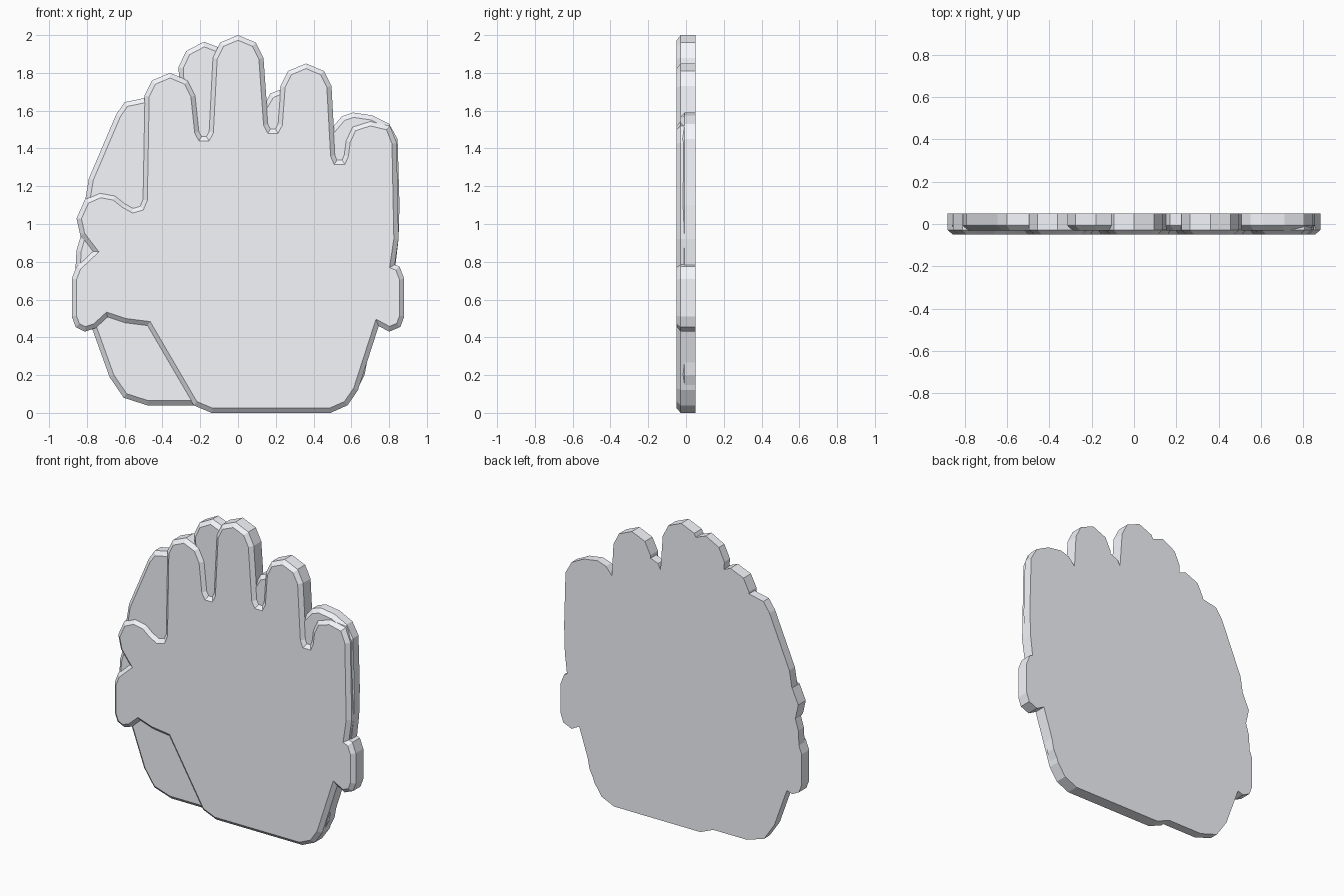
import bpy, bmesh
from mathutils import Vector

BACK, INSET = 0.05, 0.025

pale = bpy.data.materials.new("pale_grey")
pale.diffuse_color = (0.91, 0.93, 0.98, 1)


def inset_outline(pts, d):
    """Mitred inward offset of a counter-clockwise outline."""
    out = []
    for i, p in enumerate(pts):
        p, a, b = Vector(p), Vector(pts[i - 1]), Vector(pts[(i + 1) % len(pts)])
        e1, e2 = (p - a).normalized(), (b - p).normalized()
        n1, n2 = Vector((-e1.y, e1.x)), Vector((-e2.y, e2.x))
        out.append(p + (n1 + n2) * d / max(1 + n1.dot(n2), 0.5))
    return out


def slab(name, pts, front, bevel):
    """Flat-backed plate with a chamfer around its front face."""
    bm = bmesh.new()
    rings = [(pts, BACK), (pts, front + bevel), (inset_outline(pts, INSET), front)]
    rings = [[bm.verts.new((p[0], y, p[1])) for p in o] for o, y in rings]
    n = len(pts)
    for lo, hi in zip(rings, rings[1:]):
        for i in range(n):
            j = (i + 1) % n
            bm.faces.new((lo[i], lo[j], hi[j], hi[i]))
    caps = [bm.faces.new(rings[0][::-1]), bm.faces.new(rings[-1])]
    bm.normal_update()
    bmesh.ops.triangulate(bm, faces=caps)
    bmesh.ops.recalc_face_normals(bm, faces=bm.faces)
    me = bpy.data.meshes.new(name)
    bm.to_mesh(me)
    bm.free()
    me.materials.append(pale)
    ob = bpy.data.objects.new(name, me)
    bpy.context.collection.objects.link(ob)


def fingertip(cx, top):
    """Five-point rounded tip, listed right to left."""
    return [(cx + x, top - z) for x, z in
            ((0.135, 0.12), (0.095, 0.04), (0, 0), (-0.095, 0.04), (-0.135, 0.12))]


def gap(xl, xr, z):
    """Rounded bottom of the slot between two fingers."""
    m = (xl + xr) / 2
    return [(xr, z + 0.025), (m + 0.012, z), (m - 0.012, z), (xl, z + 0.025)]


# Front glove: flared cuff, wrist band, little finger
front = [(-0.14, 0.0), (0.49, 0.0), (0.58, 0.04), (0.635, 0.12), (0.745, 0.46),
         (0.80, 0.43), (0.86, 0.455), (0.88, 0.51), (0.88, 0.71), (0.855, 0.775),
         (0.83, 0.785), (0.85, 0.92), (0.84, 1.43), (0.805, 1.52), (0.70, 1.545),
         (0.605, 1.515), (0.57, 1.44)]
# Three long fingers and the slots between them
front += gap(0.515, 0.56, 1.34) + fingertip(0.36, 1.85)
front += gap(0.16, 0.21, 1.505) + fingertip(0, 2.0)
front += gap(-0.205, -0.155, 1.465) + fingertip(-0.36, 1.80)
# Thumb, left end of the wrist band, cuff edge
front += [(-0.505, 1.13), (-0.52, 1.095), (-0.555, 1.085), (-0.60, 1.11), (-0.65, 1.15),
          (-0.73, 1.165), (-0.81, 1.13), (-0.855, 1.03), (-0.835, 0.94), (-0.77, 0.855),
          (-0.855, 0.775), (-0.88, 0.71), (-0.88, 0.51), (-0.86, 0.455), (-0.81, 0.43),
          (-0.75, 0.45), (-0.69, 0.505), (-0.60, 0.475), (-0.48, 0.46), (-0.235, 0.04)]
slab("front_glove", front, -0.05, 0.022)

# Rear glove peeking out behind the front one
rear = [(-0.48, 0.04), (-0.2, 0.04), (0.52, 0.05), (0.63, 0.12), (0.67, 0.20),
        (0.70, 0.36), (0.74, 0.45), (0.76, 0.55), (0.83, 0.75), (0.85, 0.92),
        (0.855, 1.10), (0.845, 1.45), (0.80, 1.53), (0.71, 1.575), (0.61, 1.59),
        (0.55, 1.57), (0.49, 1.50), (0.42, 1.62), (0.30, 1.70), (0.22, 1.71),
        (0.17, 1.69), (0.14, 1.63), (0.09, 1.75), (0.0, 1.88), (-0.09, 1.93),
        (-0.18, 1.965), (-0.275, 1.915), (-0.315, 1.83), (-0.31, 1.73), (-0.42, 1.70),
        (-0.48, 1.67), (-0.60, 1.645), (-0.645, 1.58), (-0.79, 1.24), (-0.81, 1.12),
        (-0.82, 0.98), (-0.855, 0.86), (-0.86, 0.77), (-0.84, 0.52), (-0.77, 0.44),
        (-0.68, 0.19), (-0.605, 0.08)]
slab("rear_glove", rear, -0.03, 0.022)
